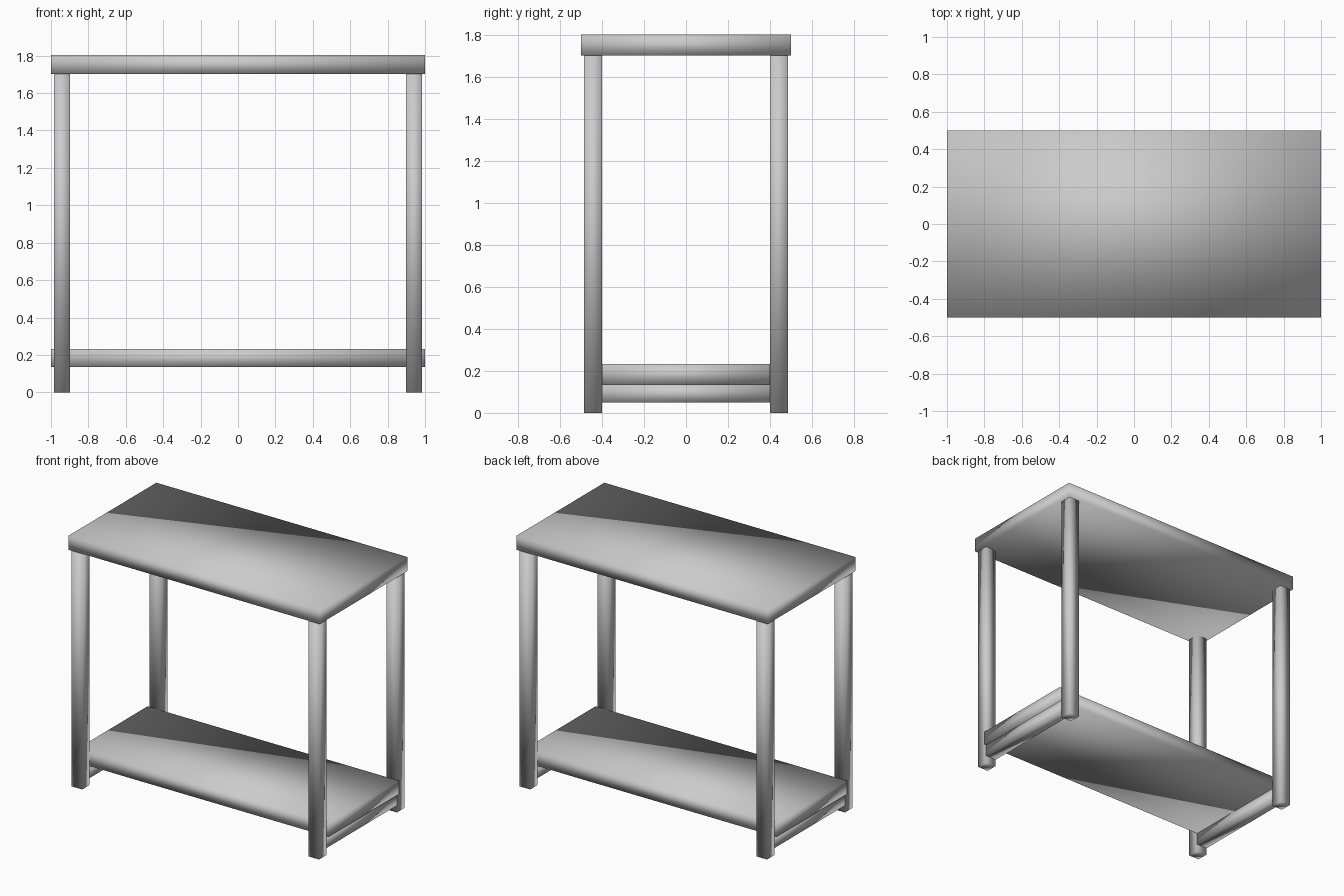
import bpy

if "Cube" in bpy.data.objects:
    bpy.data.objects.remove(bpy.data.objects["Cube"])

LEG = 0.085             # square section of legs and rails
LEG_X, LEG_Y = 0.942, 0.443
TOP_Z, TOP_THICK = 1.803, 0.1
RAIL_BOTTOM, SHELF_BOTTOM, SHELF_TOP = 0.05, 0.135, 0.233


def box(name, x, y, z):
    """Box spanning the given (min, max) ranges, softly shaded."""
    lo, hi = zip(x, y, z)
    bpy.ops.mesh.primitive_cube_add(size=1, location=[(a + b) / 2 for a, b in zip(lo, hi)])
    ob = bpy.context.object
    ob.name = name
    ob.scale = [b - a for a, b in zip(lo, hi)]
    bpy.ops.object.transform_apply(location=False, rotation=False, scale=True)
    bpy.ops.object.shade_smooth()
    return ob


def around(c, size=LEG):
    return (c - size / 2, c + size / 2)


# Table top and lower shelf (shelf fits between the front and back legs)
box("table_top", (-1, 1), (-0.5, 0.5), (TOP_Z - TOP_THICK, TOP_Z))
box("lower_shelf", (-1, 1), (-0.4, 0.4), (SHELF_BOTTOM, SHELF_TOP))

for sx, side in ((-1, "left"), (1, "right")):
    # Legs
    for sy, end in ((-1, "front"), (1, "back")):
        box(f"{end}_{side}_leg", around(sx * LEG_X), around(sy * LEG_Y), (0, TOP_Z - TOP_THICK))
    # Rail under the shelf, joining the legs at each end
    box(f"{side}_rail", around(sx * LEG_X), (-0.4, 0.4), (RAIL_BOTTOM, SHELF_BOTTOM))
